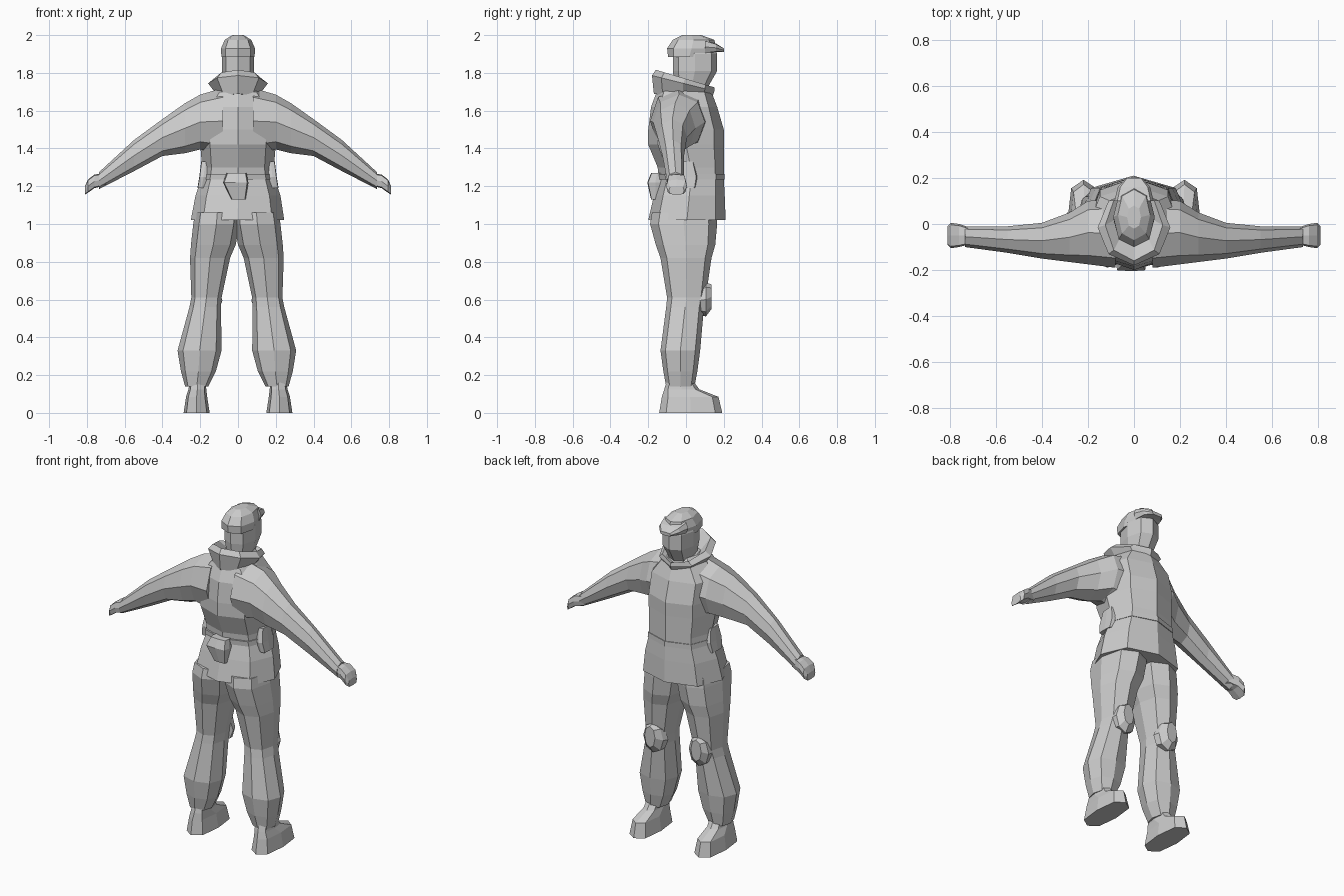
import bpy, bmesh, math

cloth = bpy.data.materials.new("plain grey")
cloth.diffuse_color = (0.6, 0.6, 0.6, 1)


def loft(name, rings, axis="z", diag=0.78, side=1, shift=0.0):
    """Eight-sided skin through rings (t, a0, a1, b0, b1[, tilt]) placed along an axis.
    a, b are the remaining axes in x, y, z order; tilt slopes a ring along b."""
    bm = bmesh.new()
    loops = []
    for ring in rings:
        t, a0, a1, b0, b1 = ring[:5]
        tilt = ring[5] if len(ring) > 5 else 0
        ca, ra, cb, rb = (a0 + a1) / 2, (a1 - a0) / 2, (b0 + b1) / 2, (b1 - b0) / 2
        loop = []
        for i in range(8):
            u, v = math.cos(i * math.pi / 4), math.sin(i * math.pi / 4)
            if i % 2:
                u, v = math.copysign(diag, u), math.copysign(diag, v)
            a, b = ca + ra * u, cb + rb * v
            s = t + tilt * rb * v
            p = {"x": (s, a, b), "y": (a, s, b), "z": (a, b, s)}[axis]
            loop.append(bm.verts.new((side * p[0] + shift, p[1], p[2])))
        loops.append(loop)
    for lo, hi in zip(loops, loops[1:]):
        for i in range(8):
            j = (i + 1) % 8
            bm.faces.new((lo[i], lo[j], hi[j], hi[i]))
    bm.faces.new(loops[0])
    bm.faces.new(loops[-1])
    bmesh.ops.recalc_face_normals(bm, faces=bm.faces)
    me = bpy.data.meshes.new(name)
    bm.to_mesh(me)
    bm.free()
    me.materials.append(cloth)
    ob = bpy.data.objects.new(name, me)
    bpy.context.collection.objects.link(ob)
    return ob


# Jacket body with flared hem
loft("jacket", [
    (1.02, -.25, .245, -.20, .21),
    (1.15, -.225, .225, -.17, .205),
    (1.24, -.195, .195, -.145, .20),
    (1.30, -.19, .19, -.15, .20),
    (1.42, -.20, .20, -.20, .20),
    (1.50, -.20, .20, -.20, .20),
    (1.62, -.20, .20, -.185, .165),
    (1.70, -.13, .13, -.155, .135),
    (1.74, -.08, .08, -.08, .10)], diag=0.74)

# Folded hood around the neck, open in the middle
loft("hood", [
    (1.68, -.11, .11, -.17, .14, -.05),
    (1.745, -.158, .158, -.18, .15, -.25),
    (1.77, -.125, .125, -.16, .15, -.30),
    (1.725, -.08, .08, -.08, .12, -.10)], diag=0.70)

# Head and neck
loft("head", [
    (1.66, -.06, .06, -.05, .08),
    (1.74, -.07, .07, -.06, .125),
    (1.81, -.085, .085, -.07, .165),
    (1.90, -.085, .085, -.07, .165),
    (1.95, -.07, .07, -.06, .14)], diag=0.74)

# Cap and its short peak
loft("cap", [
    (1.885, -.088, .088, -.095, .13),
    (1.93, -.09, .09, -.10, .16),
    (1.975, -.07, .07, -.07, .15),
    (2.00, -.03, .03, -.02, .08)], diag=0.74)
loft("cap_peak", [
    (.10, -.085, .085, 1.90, 1.975),
    (.16, -.07, .07, 1.91, 1.955),
    (.20, -.035, .035, 1.91, 1.93)], axis="y", diag=0.85)

# Belt and rear pouch
loft("belt", [
    (1.235, -.20, .20, -.155, .205),
    (1.265, -.196, .196, -.158, .205)], diag=0.74)
loft("rear_pouch", [
    (1.13, -.035, .04, -.185, -.14),
    (1.22, -.08, .055, -.205, -.12),
    (1.27, -.06, .045, -.185, -.12)], diag=0.9)

for side, label, shift in ((1, "right", 0.0), (-1, "left", -0.012)):
    # Sleeve running into the shoulder, then the hand
    loft(label + "_sleeve", [
        (.08, -.19, .11, 1.37, 1.72),
        (.20, -.175, .10, 1.395, 1.685),
        (.28, -.165, .05, 1.375, 1.64),
        (.40, -.15, .005, 1.36, 1.555),
        (.55, -.125, -.01, 1.28, 1.445),
        (.735, -.10, -.01, 1.185, 1.275)], axis="x", diag=0.72, side=side)
    loft(label + "_hand", [
        (.70, -.085, -.02, 1.205, 1.27),
        (.76, -.10, .0, 1.19, 1.262),
        (.795, -.105, .005, 1.165, 1.235),
        (.81, -.09, -.01, 1.155, 1.20)], axis="x", diag=0.85, side=side)

    # Side pocket at the waist
    loft(label + "_side_pocket", [
        (1.19, .17, .215, -.05, .05),
        (1.25, .16, .205, -.06, .06),
        (1.33, .15, .195, -.04, .04)], diag=0.9, side=side)

    # Trouser leg, bloused above the boot
    loft(label + "_trouser_leg", [
        (1.06, -.02, .215, -.18, .16),
        (1.00, -.02, .225, -.19, .165),
        (.89, .0, .237, -.16, .155),
        (.82, .03, .242, -.135, .135),
        (.61, .075, .235, -.10, .105),
        (.56, .078, .245, -.105, .095),
        (.33, .075, .308, -.135, .075),
        (.22, .105, .29, -.12, .06),
        (.14, .145, .268, -.105, .045)], diag=0.75, side=side, shift=shift)

    # Knee pad
    loft(label + "_knee_pad", [
        (.07, .07, .22, .52, .67),
        (.105, .08, .215, .51, .69),
        (.135, .115, .185, .55, .68)], axis="y", diag=0.72, side=side, shift=shift)

    # Boot
    loft(label + "_boot", [
        (.0, .15, .288, -.142, .192),
        (.085, .163, .275, -.128, .172),
        (.125, .168, .262, -.115, .07),
        (.21, .17, .25, -.09, .01)], diag=0.78, side=side)
